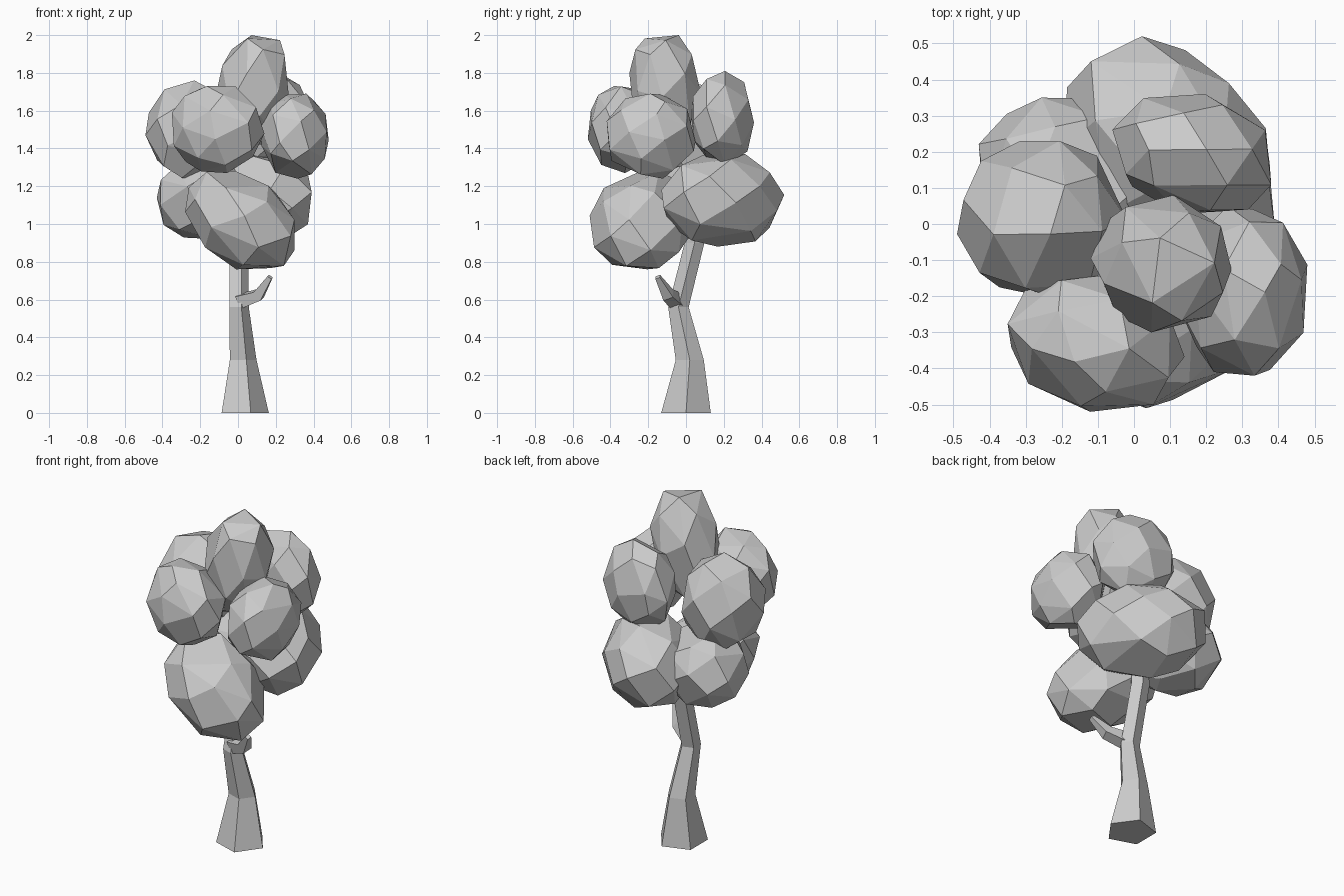
import bpy, bmesh, math, random
from mathutils import Vector

if "Cube" in bpy.data.objects:
    bpy.data.objects.remove(bpy.data.objects["Cube"])


def finish(bm, name):
    bmesh.ops.recalc_face_normals(bm, faces=bm.faces[:])
    mesh = bpy.data.meshes.new(name)
    bm.to_mesh(mesh)
    bm.free()
    obj = bpy.data.objects.new(name, mesh)
    bpy.context.collection.objects.link(obj)
    return obj


def clump(name, lo, hi, seed, axis=(0, 0, 1), stretch=1.0, n=28):
    """Faceted leaf clump: hull of jittered sphere points, stretched along
    an axis and fitted to a box."""
    rng = random.Random(seed)
    axis = Vector(axis).normalized()
    pts = []
    for i in range(n):
        z = 1 - 2 * (i + 0.5) / n
        a = i * math.pi * (3 - math.sqrt(5)) + seed
        r = math.sqrt(1 - z * z)
        p = Vector((r * math.cos(a), r * math.sin(a), z))
        p += Vector([rng.uniform(-0.12, 0.12) for _ in range(3)])
        p.normalize()
        pts.append(p + axis * p.dot(axis) * (stretch - 1))
    mn = [min(p[k] for p in pts) for k in range(3)]
    mx = [max(p[k] for p in pts) for k in range(3)]
    bm = bmesh.new()
    for p in pts:
        bm.verts.new([lo[k] + (p[k] - mn[k]) / (mx[k] - mn[k]) * (hi[k] - lo[k]) for k in range(3)])
    bmesh.ops.convex_hull(bm, input=bm.verts[:])
    # merge near-flat triangles into larger facets
    bmesh.ops.dissolve_limit(bm, angle_limit=math.radians(12), verts=bm.verts[:], edges=bm.edges[:])
    return finish(bm, name)


def limb(name, rings, sides, phase=0.0, level=False):
    """Tapered prism through (x, y, z, radius) rings."""
    bm = bmesh.new()
    loops = []
    for i, (x, y, z, r) in enumerate(rings):
        a, b = rings[max(i - 1, 0)], rings[min(i + 1, len(rings) - 1)]
        d = Vector((0, 0, 1)) if level else Vector(b[:3]) - Vector(a[:3])
        q = Vector((0, 0, 1)).rotation_difference(d)
        loops.append([bm.verts.new(Vector((x, y, z)) + q @ Vector((
            r * math.cos(phase + 2 * math.pi * k / sides),
            r * math.sin(phase + 2 * math.pi * k / sides), 0))) for k in range(sides)])
    for l0, l1 in zip(loops, loops[1:]):
        for k in range(sides):
            j = (k + 1) % sides
            bm.faces.new((l0[k], l0[j], l1[j], l1[k]))
    bm.faces.new(loops[0][::-1])
    bm.faces.new(loops[-1])
    return finish(bm, name)


# Trunk and side branch
limb("trunk", [(0.025, 0, 0, 0.138), (0.02, 0.02, 0.28, 0.078),
               (0.0, -0.04, 0.56, 0.057), (0.0, 0.045, 0.9, 0.055),
               (0.0, 0.04, 1.2, 0.04)], 5, level=True)
limb("side_branch", [(0.01, -0.05, 0.59, 0.05), (0.11, -0.095, 0.625, 0.04),
                     (0.17, -0.15, 0.72, 0.018)], 4, 0.6)

# Leaf clumps: name, box min, box max, seed, stretch axis, stretch factor
clumps = [
    ("lower_front_leaves", (-0.28, -0.51, 0.76), (0.30, 0.04, 1.28), 1, (1, -0.2, -0.8), 1.4),
    ("lower_back_leaves", (-0.19, -0.13, 0.88), (0.39, 0.52, 1.37), 2, (1, -1, 0), 1.4),
    ("lower_left_leaves", (-0.43, -0.13, 0.92), (0.07, 0.35, 1.35), 3, (1, -1, 0), 1.1),
    ("upper_front_leaves", (-0.35, -0.52, 1.27), (0.14, -0.14, 1.73), 4, (1, -1, 0), 1.2),
    ("upper_left_leaves", (-0.49, -0.21, 1.23), (-0.02, 0.23, 1.76), 5),
    ("upper_right_leaves", (0.12, -0.42, 1.24), (0.48, 0.05, 1.69), 6),
    ("upper_back_leaves", (-0.06, 0.03, 1.31), (0.38, 0.36, 1.81), 7, (1, -1, 0), 1.2),
    ("top_leaves", (-0.12, -0.30, 1.42), (0.27, 0.08, 2.0), 8, (0.35, -0.15, 1), 1.3, 24),
]
for c in clumps:
    clump(*c)
